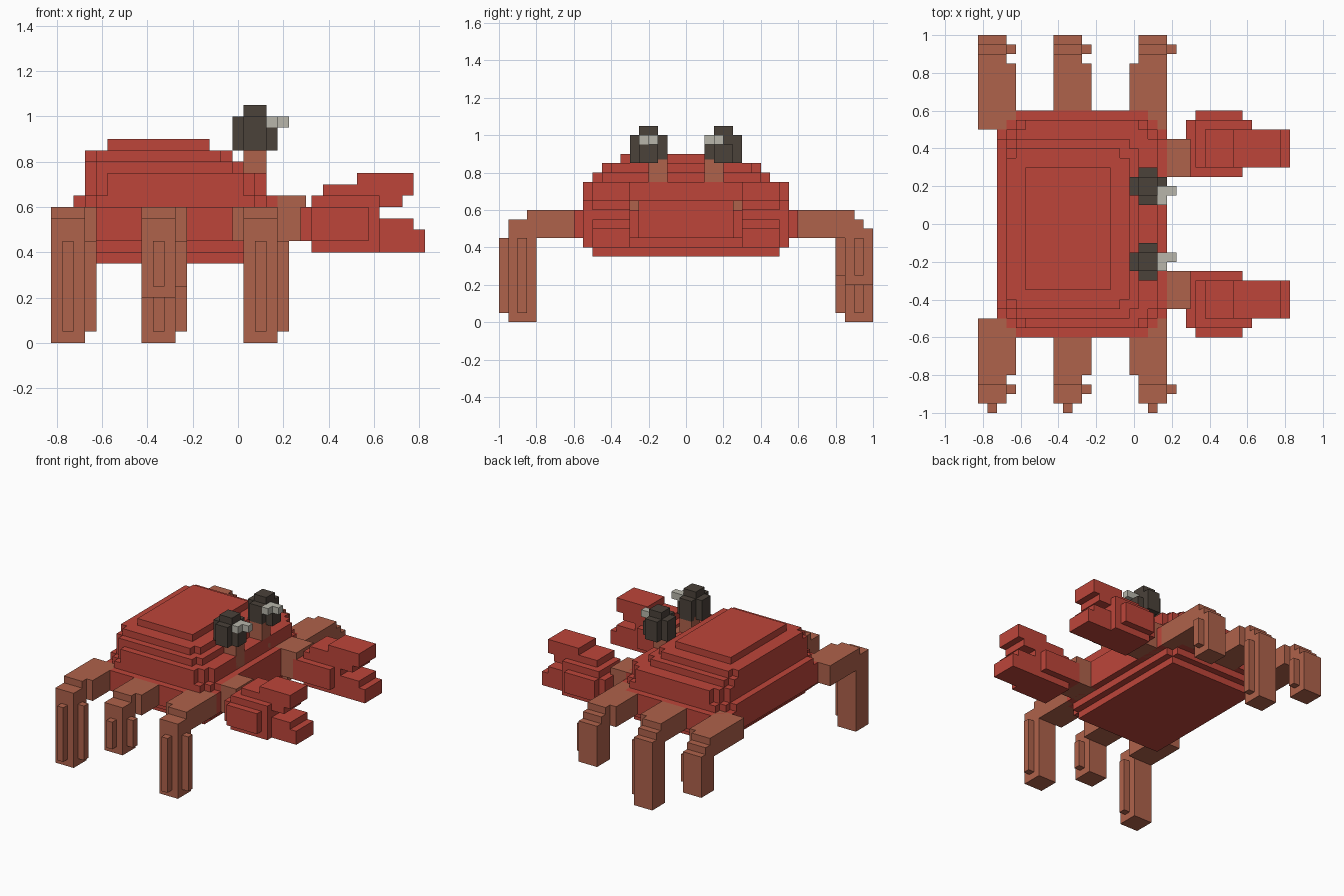
import bpy
import bmesh

U = 0.05  # edge length of one block

if "Cube" in bpy.data.objects:
    bpy.data.objects.remove(bpy.data.objects["Cube"], do_unlink=True)


def material(name, rgb):
    mat = bpy.data.materials.new(name)
    mat.use_nodes = True
    colour = (*rgb, 1.0)
    mat.diffuse_color = colour
    mat.node_tree.nodes["Principled BSDF"].inputs["Base Color"].default_value = colour
    return mat


red = material("shell_red", (0.51, 0.06, 0.042))
brown = material("limb_brown", (0.43, 0.122, 0.07))
dark = material("eye_dark", (0.07, 0.054, 0.042))
pale = material("glint_pale", (0.48, 0.47, 0.41))


def blocks(name, mat, boxes):
    """One flat-shaded object from boxes given as ((x0, x1), (y0, y1), (z0, z1))."""
    bm = bmesh.new()
    for spans in boxes:
        spans = [sorted(s) for s in spans]
        corners = bmesh.ops.create_cube(bm, size=1)["verts"]
        for v in corners:
            v.co = [lo + (c + 0.5) * (hi - lo) for c, (lo, hi) in zip(v.co, spans)]
    mesh = bpy.data.meshes.new(name)
    bm.to_mesh(mesh)
    bm.free()
    mesh.materials.append(mat)
    obj = bpy.data.objects.new(name, mesh)
    bpy.context.collection.objects.link(obj)


def tier(x, y, z, steps):
    """Slab with stair-stepped corners."""
    return [((x[0] + i * U, x[1] - i * U),
             (y[0] + (steps - i) * U, y[1] - (steps - i) * U), z)
            for i in range(steps + 1)]


# Shell, stacked from belly to crown
shell = []
for x, y, z, steps in [
    ((-0.625, 0.075), (-0.5, 0.5), (0.35, 0.40), 0),
    ((-0.675, 0.125), (-0.55, 0.55), (0.40, 0.45), 1),
    ((-0.725, 0.175), (-0.6, 0.6), (0.45, 0.60), 2),
    ((-0.725, 0.175), (-0.55, 0.55), (0.60, 0.65), 2),
    ((-0.675, 0.125), (-0.55, 0.55), (0.65, 0.75), 2),
    ((-0.675, 0.025), (-0.5, 0.45), (0.75, 0.80), 1),
    ((-0.675, -0.025), (-0.45, 0.4), (0.80, 0.85), 1),
    ((-0.575, -0.125), (-0.35, 0.3), (0.85, 0.90), 0),
]:
    shell += tier(x, y, z, steps)
blocks("shell", red, shell)


def leg(name, beam_x, col_x, side, foot):
    """Beam out of the body, stepped elbow, ribbed column."""
    inner, outer = (0.85, 1.0) if side > 0 else (-0.95, -0.8)
    w = (col_x, col_x + 3 * U)
    rib = (foot + U, 0.45)
    mid = inner + U
    boxes = [
        ((beam_x, beam_x + 4 * U), (side * 0.5, inner if side > 0 else outer), (0.45, 0.6)),
        (w, (inner, outer), (foot, 0.5)),
        ((w[1], w[1] + U), (mid, mid + U), rib),
        ((w[0] + U, w[0] + 2 * U), (inner - U, inner), rib),
    ]
    if side > 0:
        boxes += [(w, (inner, mid), (0.45, 0.6)), (w, (mid, mid + U), (0.45, 0.55))]
    else:
        boxes += [(w, (outer - U, outer), (0.45, 0.6)), (w, (inner, outer), (0.45, 0.55))]
    blocks(name, brown, boxes)


# Alternate legs are lifted mid-stride
for row, (label, beam_x, col_x) in enumerate([
    ("front", -0.025, 0.025), ("middle", -0.425, -0.425), ("rear", -0.825, -0.825),
]):
    for side, word in ((1, "left"), (-1, "right")):
        lifted = (row % 2 == 0) == (side > 0)
        leg(f"{label}_{word}_leg", beam_x, col_x, side, 0.2 if lifted else 0.0)

for s, word in ((1, "left"), (-1, "right")):
    def across(a, b):
        return (s * a, s * b)

    # Claw arm
    blocks(f"{word}_claw_arm", brown, [((0.1, 0.3), across(0.25, 0.45), (0.45, 0.65))])

    # Claw palm with upper and lower pincers
    blocks(f"{word}_claw", red, [
        ((0.275, 0.575), across(0.25, 0.55), (0.45, 0.6)),
        ((0.325, 0.575), across(0.25, 0.6), (0.45, 0.6)),
        ((0.325, 0.625), across(0.3, 0.55), (0.4, 0.65)),
        ((0.375, 0.725), across(0.3, 0.5), (0.6, 0.7)),
        ((0.525, 0.775), across(0.3, 0.5), (0.65, 0.75)),
        ((0.575, 0.775), across(0.3, 0.5), (0.4, 0.55)),
        ((0.575, 0.825), across(0.3, 0.5), (0.4, 0.5)),
    ])

    # Eye stalk, eyeball and glint
    c = s * 0.2
    blocks(f"{word}_eye_stalk", brown, [((0.025, 0.125), across(0.1, 0.2), (0.65, 0.87))])
    blocks(f"{word}_eye", dark, [
        ((-0.025, 0.175), (c - U, c + U), (0.85, 0.95)),
        ((-0.025, 0.125), (c - U, c + U), (0.95, 1.0)),
        ((0.025, 0.125), (c - 2 * U, c + 2 * U), (0.85, 1.0)),
        ((0.025, 0.125), (c - U, c + U), (1.0, 1.05)),
    ])
    g = 0.15 if s > 0 else -0.2
    blocks(f"{word}_eye_glint", pale, [
        ((0.125, 0.225), (g, g + U), (0.95, 1.0)),
        ((0.125, 0.175), (g - U, g + U), (0.95, 1.0)),
    ])
